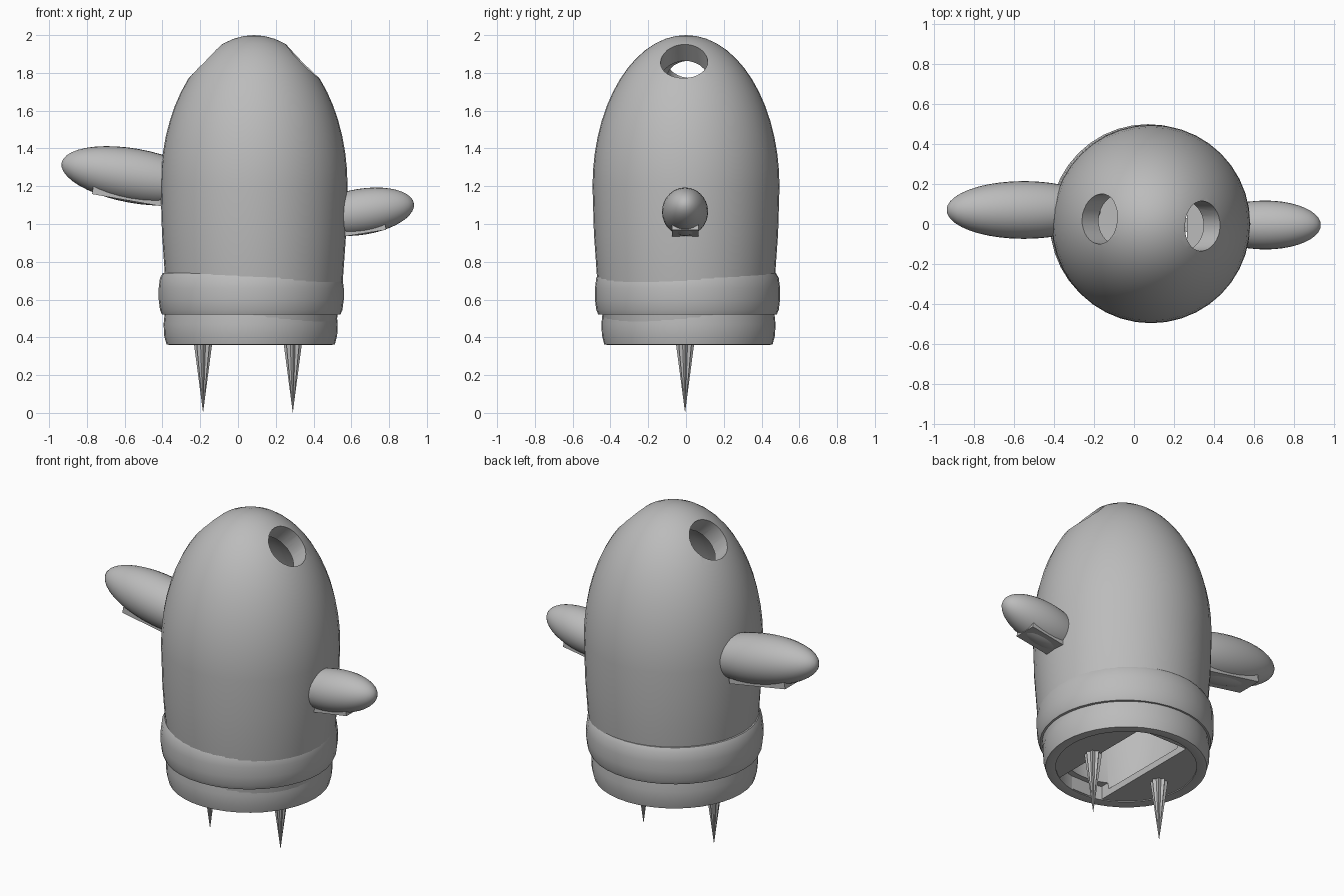
import bpy, bmesh, math
from mathutils import Matrix, Vector, Euler

cube = bpy.data.objects.get("Cube")
if cube:
    bpy.data.objects.remove(cube, do_unlink=True)

GREY = (0.5, 0.5, 0.5, 1)
grey = bpy.data.materials.new("plain grey")
grey.use_nodes = True
grey.diffuse_color = GREY
grey.node_tree.nodes["Principled BSDF"].inputs["Base Color"].default_value = GREY


def finish(name, bm, smooth=True):
    bmesh.ops.recalc_face_normals(bm, faces=bm.faces)
    mesh = bpy.data.meshes.new(name)
    bm.to_mesh(mesh)
    bm.free()
    mesh.materials.append(grey)
    obj = bpy.data.objects.new(name, mesh)
    bpy.context.collection.objects.link(obj)
    if smooth:
        shade(obj)
    return obj


def select(obj):
    bpy.ops.object.select_all(action='DESELECT')
    obj.select_set(True)
    bpy.context.view_layer.objects.active = obj


def shade(obj):
    select(obj)
    bpy.ops.object.shade_smooth_by_angle(angle=math.radians(35))


def lathe(name, profile, x, y, closed=False, steps=40):
    """Spin (radius, height) points around a vertical axis at x, y."""
    bm = bmesh.new()
    verts = [bm.verts.new((x + r, y, z)) for r, z in profile]
    pairs = list(zip(verts, verts[1:]))
    if closed:
        pairs.append((verts[-1], verts[0]))
    edges = [bm.edges.new(p) for p in pairs]
    bmesh.ops.spin(bm, geom=verts + edges, cent=(x, y, 0), axis=(0, 0, 1),
                   angle=math.tau, steps=steps, use_duplicate=False)
    bmesh.ops.remove_doubles(bm, verts=bm.verts, dist=0.0005)
    return finish(name, bm)


def box(name, center, size, tilt=0):
    bm = bmesh.new()
    m = Matrix.LocRotScale(Vector(center), Euler((0, tilt, 0)), Vector(size))
    bmesh.ops.create_cube(bm, size=1, matrix=m)
    return finish(name, bm, False)


def cut(target, cutter):
    mod = target.modifiers.new("cut", 'BOOLEAN')
    mod.operation = 'DIFFERENCE'
    mod.solver = 'EXACT'
    mod.object = cutter
    select(target)
    bpy.ops.object.modifier_apply(modifier=mod.name)
    bpy.data.objects.remove(cutter, do_unlink=True)


# Domed hollow body
CX = 0.085


def dome(radius, waist, height, foot_radius, foot):
    arc = [(radius * math.sin(a), waist + height * math.cos(a))
           for a in (math.pi / 2 * i / 14 for i in range(15))]
    return arc + [(radius * 0.985, 0.95), (foot_radius + 0.05, 0.7),
                  (foot_radius, foot), (0, foot)]


body = lathe("body", dome(0.495, 1.2, 0.8, 0.42, 0.37), CX, 0)
cut(body, lathe("cavity", dome(0.38, 1.2, 0.68, 0.33, 0.41), CX, 0))

# Two round openings drilled square to the dome
for side, y in ((-1, 0.025), (1, -0.01)):
    bm = bmesh.new()
    m = Matrix.Translation((CX + side * 0.26, y, 1.865)) @ Matrix.Rotation(side * math.pi / 4, 4, 'Y')
    bmesh.ops.create_cone(bm, cap_ends=True, segments=32, radius1=0.125,
                          radius2=0.125, depth=0.36, matrix=m)
    cut(body, finish("opening", bm))

# Slot in the underside
cut(body, box("slot", (0.1, 0, 0.37), (0.33, 0.74, 0.16)))
shade(body)

# Rounded bands around the base
lathe("upper_band", [(0.40, 0.74), (0.468, 0.74), (0.483, 0.715), (0.49, 0.66),
                     (0.49, 0.60), (0.483, 0.545), (0.472, 0.52), (0.40, 0.52)],
      0.07, 0.008, True)
lathe("lower_band", [(0.39, 0.53), (0.455, 0.53), (0.461, 0.47), (0.458, 0.41),
                     (0.446, 0.363), (0.43, 0.36), (0.39, 0.365)],
      0.067, 0.013, True)


# Tapered arms, each with a flat strip beneath
def arm(name, center, length, radius, tilt, strip_center, strip_size):
    bm = bmesh.new()
    m = (Matrix.Translation(center) @ Matrix.Rotation(tilt, 4, 'Y')
         @ Matrix.Rotation(math.pi / 2, 4, 'Y') @ Matrix.Diagonal((radius, radius, length, 1)))
    bmesh.ops.create_uvsphere(bm, u_segments=32, v_segments=20, radius=1, matrix=m)
    finish(name, bm)
    box(name + "_strip", strip_center, strip_size, tilt)


arm("left_arm", (0.655, -0.005, 1.065), 0.28, 0.122, math.radians(-9),
    (0.66, -0.005, 0.985), (0.24, 0.14, 0.07))
arm("right_arm", (-0.55, 0.07, 1.255), 0.39, 0.144, math.radians(10),
    (-0.58, 0.07, 1.16), (0.38, 0.16, 0.07))

# Fluted spikes under the base
for name, x in (("left_spike", 0.29), ("right_spike", -0.185)):
    bm = bmesh.new()
    tip = bm.verts.new((x, -0.005, 0))
    ring = []
    for i in range(16):
        r, a = (0.05, 0.036)[i % 2], math.tau * i / 16
        ring.append(bm.verts.new((x + r * math.cos(a), -0.005 + r * math.sin(a), 0.38)))
    bm.faces.new(ring)
    for i in range(16):
        bm.faces.new((ring[i], ring[i - 1], tip))
    finish(name, bm, False)
